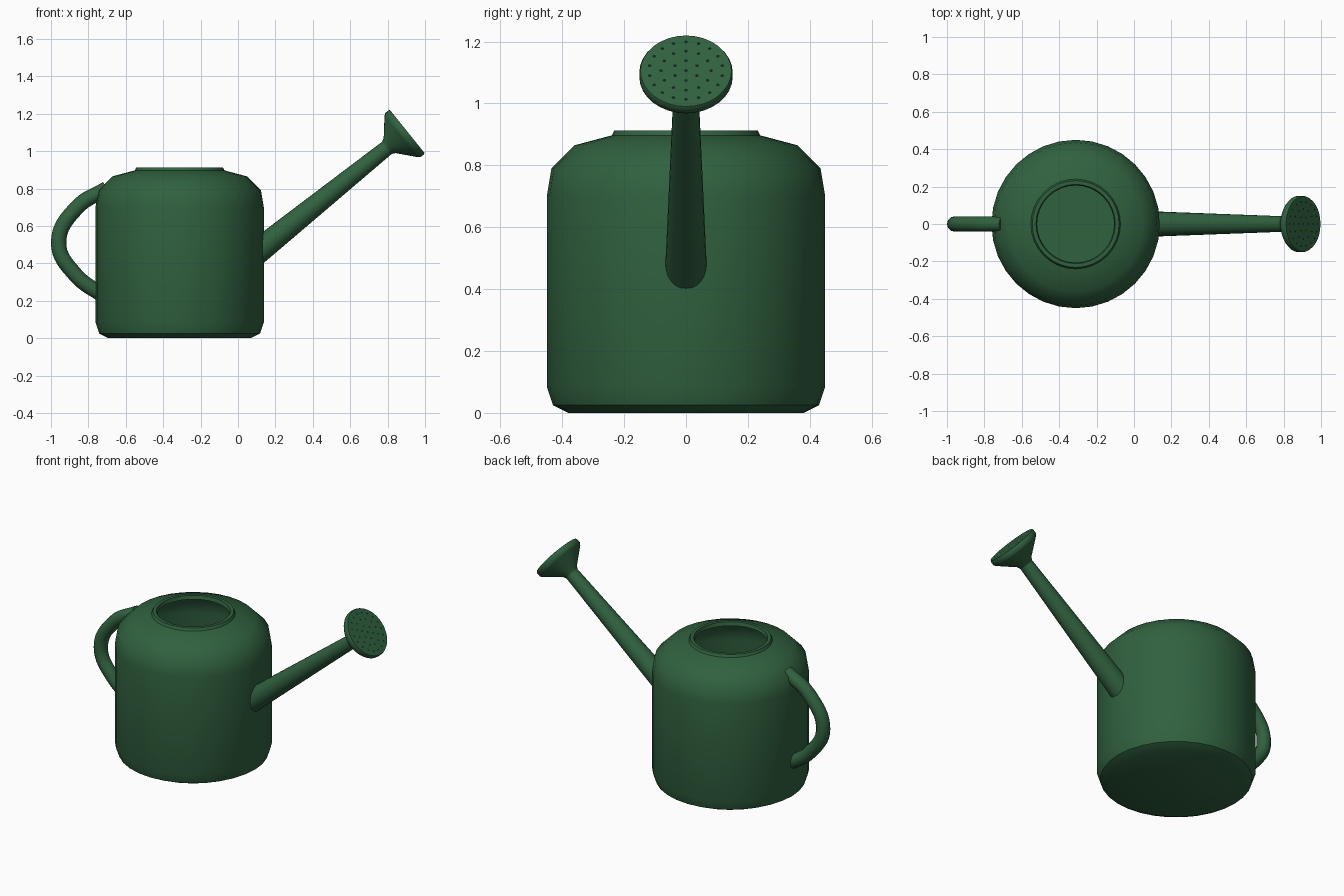
import bpy
import math
from mathutils import Vector

cube = bpy.data.objects.get("Cube")
if cube:
    bpy.data.objects.remove(cube)


def make_material(name, color):
    mat = bpy.data.materials.new(name)
    mat.use_nodes = True
    mat.diffuse_color = color
    mat.node_tree.nodes["Principled BSDF"].inputs["Base Color"].default_value = color
    return mat


green = make_material("garden green", (0.03, 0.12, 0.05, 1))
dark = make_material("dark hole green", (0.006, 0.02, 0.01, 1))


def smooth(obj, angle=40):
    bpy.ops.object.select_all(action="DESELECT")
    obj.select_set(True)
    bpy.context.view_layer.objects.active = obj
    bpy.ops.object.shade_smooth_by_angle(angle=math.radians(angle))


def lathe(name, profile, sides, origin, axis=(0, 0, 1)):
    """Revolve (radius, height) pairs about an axis, capping both ends."""
    verts, faces = [], []
    for r, h in profile:
        for i in range(sides):
            a = math.tau * i / sides
            verts.append((r * math.cos(a), r * math.sin(a), h))
    for k in range(len(profile) - 1):
        for i in range(sides):
            j = (i + 1) % sides
            lo, hi = k * sides, (k + 1) * sides
            faces.append((lo + i, lo + j, hi + j, hi + i))
    faces.append(tuple(reversed(range(sides))))
    faces.append(tuple(range(len(verts) - sides, len(verts))))
    mesh = bpy.data.meshes.new(name)
    mesh.from_pydata(verts, [], faces)
    mesh.materials.append(green)
    obj = bpy.data.objects.new(name, mesh)
    bpy.context.collection.objects.link(obj)
    obj.location = origin
    obj.rotation_euler = Vector(axis).to_track_quat("Z", "Y").to_euler()
    smooth(obj)
    return obj


# Hollow body: outer wall, lip, then back down the inside to the floor
lathe("body", [
    (0.38, 0), (0.43, 0.025), (0.45, 0.085), (0.45, 0.70), (0.435, 0.79),
    (0.36, 0.865), (0.24, 0.897), (0.232, 0.913), (0.212, 0.913), (0.206, 0.89),
    (0.35, 0.85), (0.42, 0.78), (0.435, 0.70), (0.435, 0.09), (0.37, 0.02),
], 32, (-0.312, 0, 0))

# Spout and rose share one tilted axis
axis = Vector((0.78, 0, 0.626)).normalized()
face_center = Vector((0.905, 0, 1.105))
neck = face_center - 0.13 * axis
lathe("spout", [(0.069, 0), (0.041, 0.96)], 24, neck - 0.95 * axis, axis)
lathe("rose", [(0.041, -0.01), (0.052, 0.01), (0.142, 0.088), (0.151, 0.1),
               (0.151, 0.122), (0.147, 0.13)], 32, neck, axis)

# Sprinkler holes: thin dark discs in rings on the rose
verts, faces = [], []
side = Vector((0, 1, 0))
up = axis.cross(side)
for ring, radius in enumerate((0, 0.041, 0.081, 0.119)):
    count = max(1, 6 * ring)
    for i in range(count):
        a = math.tau * i / count
        c = face_center + 0.002 * axis + radius * (math.sin(a) * side + math.cos(a) * up)
        start = len(verts)
        for k in range(8):
            b = math.tau * k / 8
            verts.append(c + 0.006 * (math.sin(b) * up + math.cos(b) * side))
        faces.append(tuple(reversed(range(start, start + 8))))
mesh = bpy.data.meshes.new("rose_holes")
mesh.from_pydata(verts, [], faces)
mesh.materials.append(dark)
for poly in mesh.polygons:
    if poly.normal.dot(axis) < 0:
        poly.flip()
holes = bpy.data.objects.new("rose_holes", mesh)
bpy.context.collection.objects.link(holes)

# Handle: round tube along a smooth bow
curve = bpy.data.curves.new("handle", "CURVE")
curve.dimensions = "3D"
curve.bevel_depth = 0.041
curve.bevel_resolution = 4
curve.resolution_u = 8
curve.use_fill_caps = True
path = [(-0.70, 0.80), (-0.86, 0.70), (-0.959, 0.51), (-0.87, 0.34), (-0.70, 0.215)]
spline = curve.splines.new("BEZIER")
spline.bezier_points.add(len(path) - 1)
for point, (x, z) in zip(spline.bezier_points, path):
    point.co = (x, 0, z)
    point.handle_left_type = point.handle_right_type = "AUTO"
curve.materials.append(green)
handle = bpy.data.objects.new("handle", curve)
bpy.context.collection.objects.link(handle)
bpy.ops.object.select_all(action="DESELECT")
handle.select_set(True)
bpy.context.view_layer.objects.active = handle
bpy.ops.object.convert(target="MESH")
smooth(bpy.context.view_layer.objects.active)
